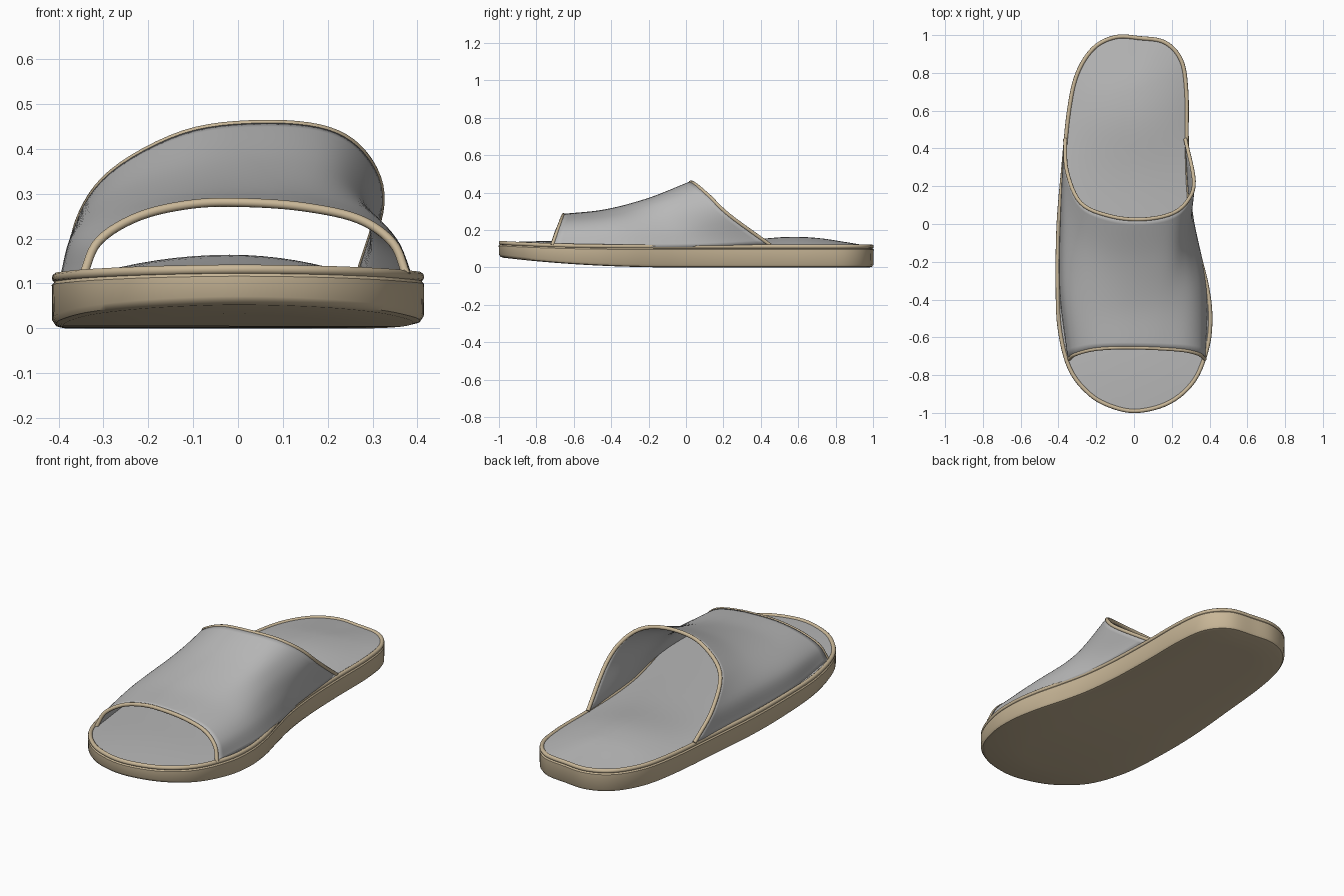
import bpy, bmesh, math
from mathutils import Vector

cube = bpy.data.objects.get("Cube")
if cube:
    bpy.data.objects.remove(cube)


def material(name, rgb):
    m = bpy.data.materials.new(name)
    m.use_nodes = True
    m.diffuse_color = (*rgb, 1)
    m.node_tree.nodes["Principled BSDF"].inputs["Base Color"].default_value = (*rgb, 1)
    return m


TAN = material("tan rubber", (0.58, 0.47, 0.31))
GREY = material("grey fabric", (0.48, 0.48, 0.48))


def spline(points, steps, closed=False):
    """Smooth curve through the points."""
    pts = [Vector(p) for p in points]
    n = len(pts)
    if closed:
        get = lambda i: pts[i % n]
    else:
        ext = [2 * pts[0] - pts[1]] + pts + [2 * pts[-1] - pts[-2]]
        get = lambda i: ext[i + 1]
    out = []
    for i in range(n if closed else n - 1):
        a, b, c, d = (get(i + k) for k in (-1, 0, 1, 2))
        for s in range(steps):
            t = s / steps
            out.append(0.5 * (2 * b + (c - a) * t + (2 * a - 5 * b + 4 * c - d) * t * t
                              + (3 * b - a - 3 * c + d) * t ** 3))
    if not closed:
        out.append(pts[-1].copy())
    return out


def loft(name, rows, mat, closed=False, angle=40):
    """Skin a list of equally long point rows."""
    bm = bmesh.new()
    grid = [[bm.verts.new(p) for p in row] for row in rows]
    n = len(rows[0])
    for lo, hi in zip(grid, grid[1:]):
        for i in range(n if closed else n - 1):
            j = (i + 1) % n
            bm.faces.new((lo[i], lo[j], hi[j], hi[i]))
    bmesh.ops.remove_doubles(bm, verts=bm.verts, dist=0.0005)
    bmesh.ops.recalc_face_normals(bm, faces=bm.faces)
    me = bpy.data.meshes.new(name)
    bm.to_mesh(me)
    bm.free()
    ob = bpy.data.objects.new(name, me)
    bpy.context.collection.objects.link(ob)
    me.materials.append(mat)
    bpy.ops.object.select_all(action='DESELECT')
    ob.select_set(True)
    bpy.context.view_layer.objects.active = ob
    bpy.ops.object.shade_smooth_by_angle(angle=math.radians(angle))
    return ob


def piping(name, points, radius, closed=False):
    cu = bpy.data.curves.new(name, 'CURVE')
    cu.dimensions = '3D'
    cu.bevel_depth = radius
    cu.bevel_resolution = 3
    cu.use_fill_caps = True
    sp = cu.splines.new('POLY')
    sp.points.add(len(points) - 1)
    for q, p in zip(sp.points, points):
        q.co = (*p, 1)
    sp.use_cyclic_u = closed
    cu.materials.append(TAN)
    ob = bpy.data.objects.new(name, cu)
    bpy.context.collection.objects.link(ob)


# Sole outline, from the toe round the inner side to the heel and back
outline = spline([
    (.03, -1), (.2, -.95), (.33, -.83), (.4, -.65), (.415, -.48), (.395, -.32),
    (.355, -.16), (.32, 0), (.298, .2), (.29, .45), (.288, .7), (.26, .87),
    (.17, .97), (.03, .995), (-.1, 1), (-.22, .94), (-.31, .8), (-.355, .6),
    (-.385, .3), (-.41, 0), (-.415, -.3), (-.405, -.55), (-.35, -.77),
    (-.24, -.91), (-.11, -.98)], 6, closed=True)


def toe(y):
    return max(0, -y)


def bottom_z(y):
    return 0.055 * toe(y) ** 2.2


def rim_z(y):
    return 0.112 + 0.02 * toe(y) ** 3


def dome(y):
    return 0.022 + 0.028 * math.exp(-((y - 0.58) / 0.25) ** 2)


def ring(height, inset=0, shrink=0):
    """Outline moved toward the sole's centre line, at a height given by y."""
    out = []
    for p in outline:
        spine = Vector((-0.02, min(max(p.y, -0.6), 0.7)))
        q = p + (spine - p).normalized() * inset
        q = q.lerp(spine, shrink)
        out.append((q.x, q.y, height(q.y)))
    return out


# Sole: flat underside, rounded lower edge, upright wall, covered top
loft("sole", [
    ring(bottom_z, 0.025, 1), ring(bottom_z, 0.025, 0.5), ring(bottom_z, 0.025),
    ring(lambda y: bottom_z(y) + 0.004, 0.009),
    ring(lambda y: bottom_z(y) + 0.016, 0.001),
    ring(lambda y: rim_z(y) - 0.016),
    ring(lambda y: rim_z(y) - 0.008, 0.007),
    ring(rim_z, 0.012), ring(lambda y: rim_z(y) - 0.004, 0.012, 1)], TAN, closed=True)

# Rim bead round the top edge
piping("rim_bead", ring(rim_z, 0.011), 0.011, closed=True)

# Footbed: gently domed, highest under the heel
shrinks = [k / 8 for k in range(9)]
loft("footbed", [
    ring(lambda y, s=s: rim_z(y) + 0.002 + dome(y) * (1 - (1 - s) ** 2), 0.014, s)
    for s in shrinks], GREY, closed=True)

# Strap: arches from the toe opening to the instep opening
arches = [
    [(-.345, -.715, .12), (-.31, -.69, .195), (-.22, -.665, .25), (-.1, -.655, .277),
     (.02, -.655, .28), (.15, -.66, .27), (.27, -.67, .243), (.345, -.69, .19),
     (.375, -.715, .12)],
    [(-.39, -.34, .11), (-.355, -.38, .205), (-.26, -.41, .265), (-.12, -.43, .298),
     (.03, -.43, .305), (.17, -.42, .295), (.28, -.4, .26), (.345, -.37, .2),
     (.38, -.33, .11)],
    [(-.385, .06, .11), (-.36, -.03, .22), (-.27, -.13, .3), (-.12, -.19, .35),
     (.05, -.2, .366), (.19, -.18, .353), (.265, -.12, .3), (.3, -.04, .215),
     (.305, .06, .11)],
    [(-.365, .45, .12), (-.355, .28, .235), (-.28, .11, .345), (-.12, .04, .432),
     (.05, .025, .455), (.2, .055, .44), (.285, .125, .38), (.317, .23, .28),
     (.272, .45, .12)]]
columns = [spline(c, 8) for c in zip(*[spline(a, 6) for a in arches])]
rows = list(zip(*columns))
strap = loft("strap", rows, GREY, angle=60)
solid = strap.modifiers.new("thickness", 'SOLIDIFY')
solid.thickness = 0.012
solid.offset = 0

# Piping on both open edges of the strap
piping("toe_opening_piping", rows[0], 0.01)
piping("instep_opening_piping", rows[-1], 0.01)
